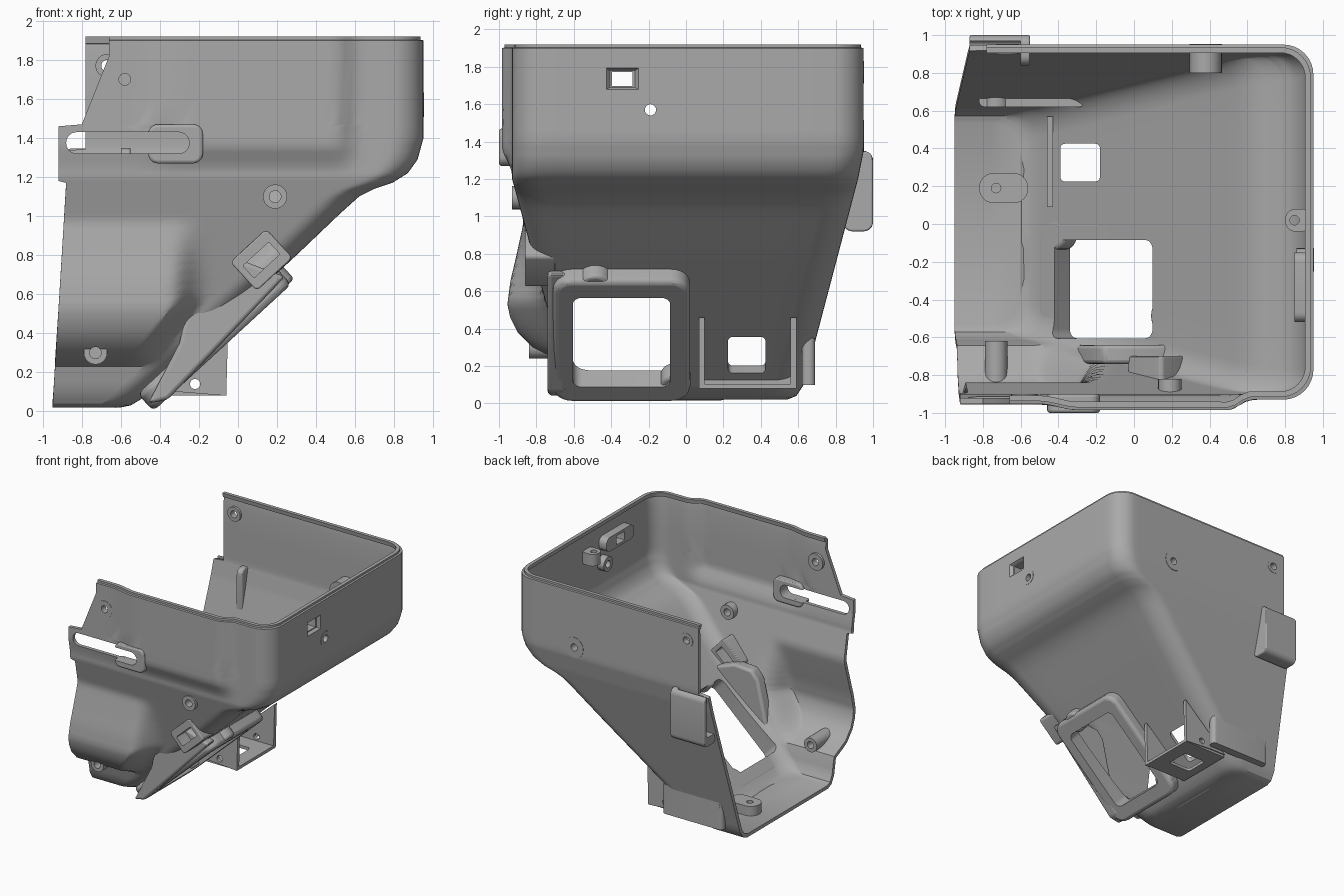
import bpy, bmesh, math
from mathutils import Matrix, Vector

default_cube = bpy.data.objects.get("Cube")
if default_cube:
    bpy.data.objects.remove(default_cube)

grey = bpy.data.materials.new("plain grey")
grey.use_nodes = True
grey.diffuse_color = (0.4, 0.4, 0.4, 1)
grey.node_tree.nodes["Principled BSDF"].inputs["Base Color"].default_value = (0.4, 0.4, 0.4, 1)


def finish(name, bm, angle=30):
    mesh = bpy.data.meshes.new(name)
    bm.to_mesh(mesh)
    bm.free()
    obj = bpy.data.objects.new(name, mesh)
    bpy.context.collection.objects.link(obj)
    mesh.materials.append(grey)
    smooth(obj, angle)
    return obj


def activate(obj):
    bpy.ops.object.select_all(action='DESELECT')
    obj.select_set(True)
    bpy.context.view_layer.objects.active = obj


def smooth(obj, angle=30):
    activate(obj)
    bpy.ops.object.shade_smooth_by_angle(angle=math.radians(angle))


def apply_modifier(obj, kind, **settings):
    mod = obj.modifiers.new(kind.lower(), kind)
    for key, value in settings.items():
        setattr(mod, key, value)
    activate(obj)
    bpy.ops.object.modifier_apply(modifier=mod.name)


def frame(x_axis, y_axis, origin=(0, 0, 0)):
    a, b = Vector(x_axis).normalized(), Vector(y_axis).normalized()
    return Matrix.Translation(origin) @ Matrix((a, b, a.cross(b))).transposed().to_4x4()


def rounded(cx, cy, hw, hh, r, steps=6):
    corners = [(1, 1), (-1, 1), (-1, -1), (1, -1)]
    pts = []
    for k, (sx, sy) in enumerate(corners):
        for j in range(steps + 1):
            t = math.pi / 2 * (k + j / steps)
            pts.append((cx + sx * (hw - r) + r * math.cos(t), cy + sy * (hh - r) + r * math.sin(t)))
    return pts


def prism(name, pts, mat, d0, d1, grow=1.0, bevel=0):
    """Extrude an outline along the local z axis of mat, from d0 to d1."""
    bm = bmesh.new()
    c = sum((Vector(p) for p in pts), Vector((0, 0))) / len(pts)
    bottom = [bm.verts.new(mat @ Vector((x, y, d0))) for x, y in pts]
    top = [bm.verts.new(mat @ (c + (Vector(p) - c) * grow).to_3d() + mat.to_3x3() @ Vector((0, 0, d1)))
           for p in pts]
    bm.faces.new(bottom)
    bm.faces.new(top)
    for i in range(len(pts)):
        j = (i + 1) % len(pts)
        bm.faces.new((bottom[i], bottom[j], top[j], top[i]))
    bmesh.ops.remove_doubles(bm, verts=bm.verts, dist=1e-5)
    bmesh.ops.recalc_face_normals(bm, faces=bm.faces)
    obj = finish(name, bm)
    if bevel:
        apply_modifier(obj, 'BEVEL', width=bevel, segments=3, limit_method='ANGLE')
        smooth(obj)
    return obj


def cut(objs, cutter):
    cutter.hide_render = True
    for obj in objs:
        apply_modifier(obj, 'BOOLEAN', object=cutter, operation='DIFFERENCE', solver='EXACT')
        smooth(obj)
    bpy.data.objects.remove(cutter)


def lerp(table, z):
    if z <= table[0][0]:
        return table[0][1]
    for (z0, v0), (z1, v1) in zip(table, table[1:]):
        if z <= z1:
            return v0 + (v1 - v0) * (z - z0) / (z1 - z0)
    return table[-1][1]


def ease(a, b, v):
    t = max(0, min(1, (v - a) / (b - a)))
    return t * t * (3 - 2 * t)


FRONT = frame((1, 0, 0), (0, 0, 1))               # local z points to -y
RIGHT = frame((0, 1, 0), (0, 0, 1))               # local z points to +x
FLOOR = Matrix.Identity(4)
SLOPE = frame((1, 0, 0.92), (0, 1, 0), (-0.08, -0.345, 0.326))  # local z points inward

# Shell limits by height: sloped end wall, back and front walls, open edges
end_x = [(.02, -.6), (.03, -.55), (.06, -.5), (.8, .3), (1.01, .52), (1.1, .62), (1.14, .7),
         (1.17, .79), (1.22, .87), (1.29, .92), (1.4, .95)]
back_y = [(.02, .54), (.04, .59), (.1, .63), (1.2, .92), (1.35, .95)]
front_y = [(.02, -.54), (.04, -.59), (.1, -.63), (1.2, -.93)]
front_edge = [(.02, -.95), (1.17, -.88), (1.18, -.92), (1.46, -.92), (1.47, -.8), (1.82, -.66)]
back_edge = [(.02, -.95), (1.33, -.87), (1.34, -.78)]
hump_y = [(.23, -.66), (.26, -.74), (.3, -.82), (.38, -.9), (.46, -.94), (.53, -.955), (.65, -.94),
          (.8, -.905), (.96, -.87), (1.03, -.87)]


def ring(z, inset):
    xe, yb, yf = lerp(end_x, z) - inset, lerp(back_y, z) - inset, lerp(front_y, z) + inset
    r, n, arc, mid = 0.16, 36, 8, 8
    xf, xb = lerp(front_edge, z), lerp(back_edge, z)
    pts = [(xf + (xe - r - xf) * i / n, yf) for i in range(n)]
    pts += [(xe - r + r * math.sin(t), yf + r - r * math.cos(t))
            for t in (math.pi / 2 * j / arc for j in range(arc + 1))]
    pts += [(xe, yf + r + (yb - yf - 2 * r) * j / mid) for j in range(1, mid)]
    pts += [(xe - r + r * math.cos(t), yb - r + r * math.sin(t))
            for t in (math.pi / 2 * j / arc for j in range(arc + 1))]
    pts += [(xe - r + (xb - xe + r) * i / n, yb) for i in range(1, n + 1)]
    if len(pts) % 2:
        pts.insert(n + arc + 4, ((pts[n + arc + 3][0] + pts[n + arc + 4][0]) / 2,
                                 (pts[n + arc + 3][1] + pts[n + arc + 4][1]) / 2))
    out = []
    for x, y in pts:
        if y < yf + r:
            # rounded hump low on the front, and a shallow raised field above
            edge = -0.18 - 0.22 * max(0, min(1, (0.55 - z) / 0.3))
            if 0.23 < z < 1.03:
                y += min(0, lerp(hump_y, z) - yf) * (1 - ease(edge - 0.16, edge, x))
            y -= 0.055 * ease(1.22, 1.38, z) * (1 - ease(0.5, 0.62, x)) * (0.4 + 0.6 * ease(-0.5, -0.3, x))
        out.append(Vector((x, y, z)))
    return out


# Main shell, open above and on one end
heights = [.02, .03, .04, .06, .1, .15, .2, .23, .25, .27, .3, .34, .38, .42, .46, .5, .53, .57]
heights += [.61 + .05 * i for i in range(7)] + [.94, .97, 1.0, 1.02, 1.04, 1.1, 1.14, 1.17, 1.18]
heights += [1.2, 1.22, 1.25, 1.29, 1.33, 1.34, 1.37, 1.4, 1.46, 1.47, 1.6, 1.82, 1.9]
layers = [(z, 0) for z in heights] + [(1.903, 0.014), (1.92, 0.014)]
bm = bmesh.new()
rows = [[bm.verts.new(p) for p in ring(z, inset)] for z, inset in layers]
count = len(rows[0])
for low, high in zip(rows, rows[1:]):
    for i in range(count - 1):
        bm.faces.new((low[i], low[i + 1], high[i + 1], high[i]))
base = rows[0]
for i in range(count // 2 - 1):
    bm.faces.new((base[i], base[-1 - i], base[-2 - i], base[i + 1]))
shell = finish("shell", bm, 40)
apply_modifier(shell, 'SOLIDIFY', thickness=0.03, offset=-1)
smooth(shell, 40)

# Large sloped window with a raised frame
window_frame = prism("window_frame", rounded(0, 0, .48, .365, .1), SLOPE, 0, .12, bevel=.03)
cut([shell, window_frame], prism("cutter", rounded(0, 0, .353, .26, .05), SLOPE, -.1, .3))
for name, u, v, r in (("frame_top_lug", .42, -.14, .09), ("frame_bottom_lug", -.36, .29, .08)):
    prism(name, rounded(u, v, r, r, r), SLOPE, .01, .12, bevel=.02)

# Long slot in the front and its raised rim
cut([shell], prism("cutter", rounded(-.565, 1.375, .315, .055, .054), FRONT, .8, 1.1))
rim = prism("slot_rim", rounded(-.32, 1.37, .14, .1, .05), FRONT, .9, 1.0, bevel=.015)
cut([rim], prism("cutter", rounded(-.565, 1.375, .315, .055, .054), FRONT, .8, 1.1))

# Tapered port in the end wall
cut([shell], prism("cutter", rounded(-.34, 1.735, .09, .06, .002), RIGHT, .955, .91, grow=.62))

# Screw bosses: plane, position, outer face, inner face, radius
bosses = [(FRONT, -.58, 1.7, .955, .9, .07), (FRONT, .19, 1.1, .93, .82, .062),
          (FRONT, -.73, .3, .84, .62, .06), (RIGHT, -.19, 1.57, .953, .86, .062),
          (FRONT, .38, 1.43, -.953, -.8, .085), (FRONT, -.67, 1.77, -.953, -.9, .06),
          (FRONT, -.73, .3, -.69, -.62, .07)]
for k, (plane, a, b, outer, inner, r) in enumerate(bosses):
    boss = prism("screw_boss_%d" % k, rounded(a, b, r, r, r), plane, outer, inner)
    far = outer + (outer - inner) * 2
    cut([shell, boss], prism("cutter", rounded(a, b, .03, .03, .03), plane, far, inner * 2 - outer))

# Tilted socket on the front
SOCKET = frame((1, 0, .92), (-.92, 0, 1), (.12, 0, .775))
socket = prism("socket", rounded(0, 0, .125, .1, .025), SOCKET, .7, .86, bevel=.008)
cut([shell, socket], prism("cutter", rounded(0, 0, .09, .042, .01), SOCKET, .6, 1))
prism("front_gusset", [(-.22, .7), (-.16, .77), (0, .78), (.24, .69), (-.36, .06), (-.46, .04), (-.3, .35)],
      FRONT, .64, .74, bevel=.02)

# Bracket box under the slope
for name, y in (("bracket_side_front", .085), ("bracket_side_back", .575)):
    side = prism(name, [(-.05, .46), (-.06, .08), (-.31, .1), (-.46, .1)], FRONT, -y - .015, -y + .015)
    cut([side], prism("cutter", rounded(-.22, .14, .026, .026, .026), FRONT, -1, 1))
tray = prism("bracket_floor", [(-.46, .08), (-.06, .08), (-.06, .58), (-.46, .58)], FLOOR, .08, .105)
cut([shell, tray], prism("cutter", rounded(-.285, .325, .105, .1, .025), FLOOR, .03, .6))
prism("bracket_wall", [(.09, .09), (.57, .09), (.57, .2), (.09, .2)], RIGHT, -.46, -.43)

# Hollow clip pocket on the back wall
pocket = prism("back_pocket", rounded(.92, 1.135, .08, .215, .05), RIGHT, -.87, -.55, bevel=.01)
cut([pocket], prism("cutter", rounded(.9, 1.2, .07, .2, .03), RIGHT, -1, -.6))

# Inner ribs, tabs and posts
prism("back_rib", rounded(-.54, .655, .28, .035, .03), FLOOR, .1, .35)
floor_tab = prism("floor_tab", rounded(-.69, .19, .13, .08, .078), FLOOR, .04, .13)
cut([floor_tab], prism("cutter", rounded(-.73, .19, .025, .025, .025), FLOOR, .06, .3))
end_tab = prism("end_tab", rounded(.87, .02, .07, .06, .055), FLOOR, 1.66, 1.76)
cut([end_tab], prism("cutter", rounded(.85, .02, .025, .025, .025), FLOOR, 1.5, 1.9))
end_block = prism("end_block", rounded(-.335, 1.735, .185, .06, .05), RIGHT, .85, .925)
cut([end_block], prism("cutter", rounded(-.34, 1.735, .055, .037, .002), RIGHT, .8, 1))
